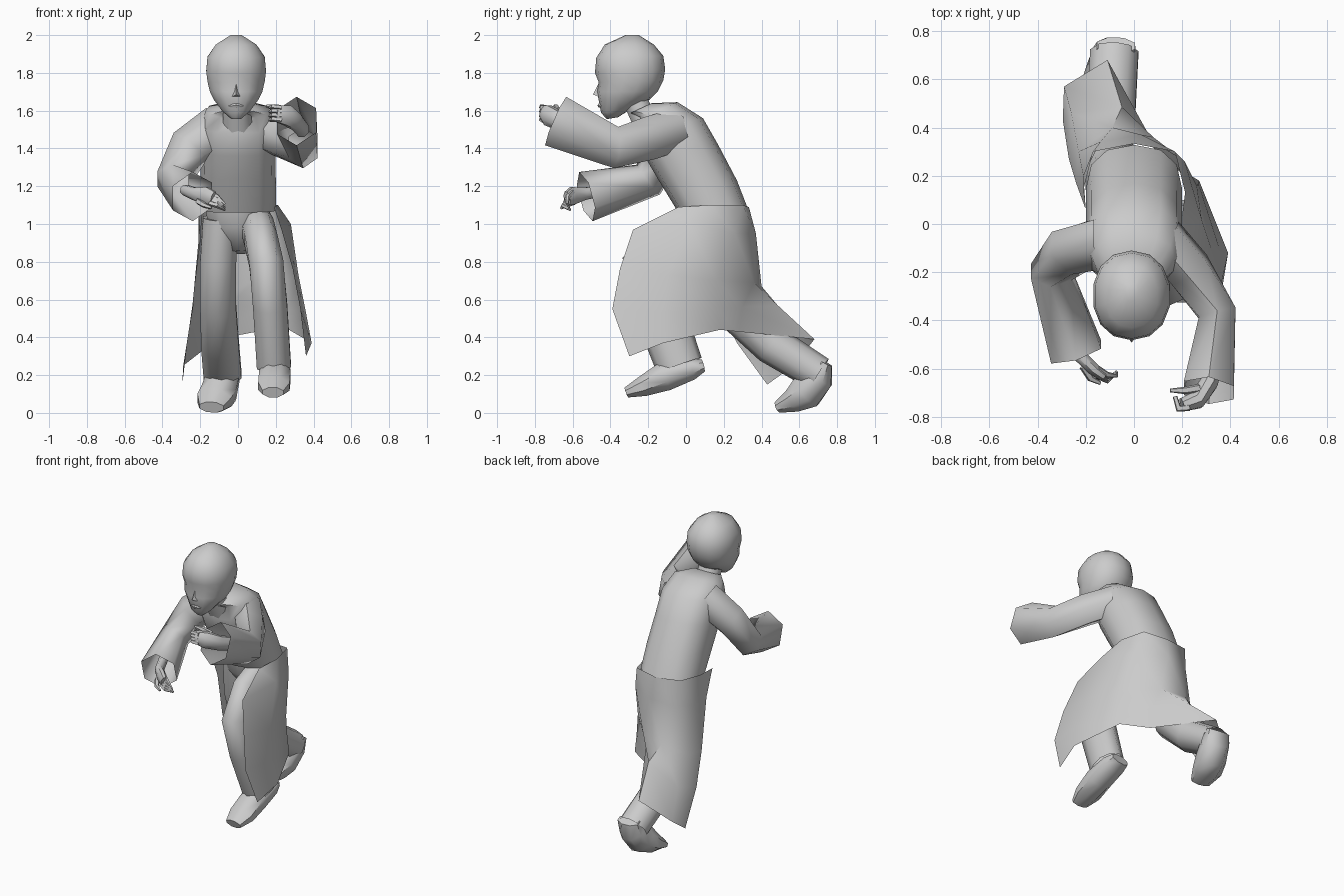
import bpy, math
from mathutils import Vector as V


def make(name, verts, faces, angle=50):
    me = bpy.data.meshes.new(name)
    me.from_pydata([tuple(v) for v in verts], [], faces)
    me.update()
    for p in me.polygons:
        p.use_smooth = True
    me.set_sharp_from_angle(angle=math.radians(angle))
    ob = bpy.data.objects.new(name, me)
    bpy.context.collection.objects.link(ob)
    return ob


def skin(name, rings, caps=(True, True), closed=True, angle=50):
    """Bridge rings that all have the same number of points."""
    n = len(rings[0])
    verts = [p for r in rings for p in r]
    faces = [(i * n + j, i * n + (j + 1) % n, (i + 1) * n + (j + 1) % n, (i + 1) * n + j)
             for i in range(len(rings) - 1) for j in range(n if closed else n - 1)]
    if caps[0]:
        faces.append(tuple(range(n))[::-1])
    if caps[1]:
        faces.append(tuple(range(len(verts) - n, len(verts))))
    return make(name, verts, faces, angle)


def body(name, sections, n=12, cx=0.0, power=1.0, caps=(True, True)):
    """Loft of rings: front y, front z, back y, back z, half width."""
    rings = []
    for fy, fz, by, bz, w in sections:
        ring = []
        for k in range(n):
            a = math.tau * k / n
            s, c = math.sin(a), math.cos(a)
            s = math.copysign(abs(s) ** power, s)
            c = math.copysign(abs(c) ** power, c)
            t = 0.5 + 0.5 * c
            ring.append((cx + w * s, fy + (by - fy) * t, fz + (bz - fz) * t))
        rings.append(ring)
    return skin(name, rings, caps)


def tube(name, path, n=8, ref=(1, 0, 0), caps=(True, True), angle=50):
    """Tube along a path of: x, y, z, radius along ref, other radius."""
    pts = [V(p[:3]) for p in path]
    rings = []
    for i, p in enumerate(path):
        a = (pts[i] - pts[i - 1]).normalized() if i else V()
        b = (pts[i + 1] - pts[i]).normalized() if i < len(pts) - 1 else V()
        t = (a + b).normalized()
        r = V(ref)
        side = (r - t * r.dot(t)).normalized()
        up = t.cross(side)
        rings.append([pts[i] + side * p[3] * math.cos(math.tau * (k + .5) / n)
                      + up * p[4] * math.sin(math.tau * (k + .5) / n) for k in range(n)])
    return skin(name, rings, caps, angle=angle)


# head, neck and face
body("head", [(-.42, 1.555, -.36, 1.565, .03), (-.45, 1.59, -.29, 1.61, .075),
              (-.462, 1.655, -.19, 1.66, .12), (-.472, 1.70, -.15, 1.70, .142),
              (-.462, 1.75, -.12, 1.76, .155), (-.482, 1.80, -.11, 1.82, .162),
              (-.475, 1.88, -.12, 1.89, .155), (-.43, 1.95, -.17, 1.95, .11),
              (-.32, 2.0, -.25, 2.0, .03)], 14, -.01, .92)
tube("neck", [(0, -.2, 1.5, .085, .07), (-.01, -.28, 1.68, .075, .07)])
make("nose", [(-.01, -.46, 1.75), (-.04, -.45, 1.67), (.02, -.45, 1.67), (-.01, -.492, 1.685)],
     [(0, 1, 3), (0, 3, 2), (1, 2, 3)], 80)
tube("lips", [(-.045, -.44, 1.625, .01, .01), (-.01, -.458, 1.627, .013, .01),
              (.025, -.44, 1.625, .01, .01)], 6, (0, 0, 1))

# coat body leaning forward, and the trouser seat beneath it
body("coat_body", [(-.30, 1.585, -.18, 1.64, .09), (-.25, 1.56, -.045, 1.645, .17),
                   (-.27, 1.48, .09, 1.56, .2),
                   (-.22, 1.36, .17, 1.42, .198), (-.15, 1.24, .27, 1.23, .2),
                   (-.04, 1.06, .328, 1.08, .2)], 12, 0, .85, (True, False))
body("trouser_seat", [(-.02, 1.07, .3, 1.07, .18), (.0, .98, .3, .96, .16),
                      (.08, .86, .24, .84, .06)], 10)

# coat skirt, open at the front, rows run from the +x edge round the back
skirt = [
    [(.19, -.04, 1.09), (.212, .13, 1.10), (.17, .30, 1.10), (0, .333, 1.09),
     (-.17, .30, 1.10), (-.21, .14, 1.09), (-.19, -.02, 1.07)],
    [(.23, -.28, .97), (.28, .02, 1.0), (.21, .26, .95), (.03, .37, .95),
     (-.14, .34, .93), (-.21, .2, .9), (-.2, .06, .9)],
    [(.29, -.35, .76), (.32, -.1, .73), (.26, .16, .70), (.08, .36, .69),
     (-.09, .40, .67), (-.23, .3, .6), (-.24, .17, .58)],
    [(.33, -.39, .55), (.36, -.12, .53), (.27, .16, .55), (.1, .30, .56),
     (-.05, .485, .57), (-.26, .46, .44), (-.27, .27, .37)],
    [(.36, -.30, .30), (.39, -.12, .37), (.27, .18, .44), (.1, .28, .43),
     (-.11, .68, .39), (-.29, .57, .25), (-.295, .43, .15)],
]
skin("coat_skirt", skirt, (False, False), False, 70)

# sleeves, open at the cuff
tube("raised_sleeve", [(.11, -.05, 1.50, .1, .11), (.23, -.19, 1.455, .1, .115),
                       (.345, -.37, 1.405, .09, .11), (.31, -.69, 1.545, .12, .14)],
     6, caps=(False, False), angle=65)
tube("lowered_sleeve", [(-.10, -.07, 1.51, .13, .12), (-.26, -.11, 1.40, .12, .11),
                        (-.345, -.20, 1.235, .095, .1), (-.24, -.53, 1.145, .125, .135)],
     6, caps=(False, False), angle=65)

# hands
UP = (0, 0, 1)
tube("raised_hand", [(.34, -.55, 1.50, .045, .04), (.31, -.66, 1.54, .05, .04),
                     (.26, -.73, 1.575, .058, .04), (.20, -.75, 1.585, .045, .03)], 8, UP)
tube("lowered_hand", [(-.28, -.42, 1.18, .03, .03), (-.23, -.54, 1.16, .035, .03),
                      (-.17, -.60, 1.15, .05, .028), (-.13, -.63, 1.135, .04, .022)], 8, UP)
for i in range(4):
    z = 1.55 + i * .022
    tube("raised_finger", [(.23, -.76, z, .014, .016), (.185, -.765, z + .005, .014, .016),
                           (.17, -.715, z, .01, .01)], 5, UP)
    d = i * .02
    tube("lowered_finger", [(-.15, -.60 - d * .5, 1.17 - d, .014, .014),
                            (-.11, -.625 - d * .4, 1.145 - d * .8, .013, .013),
                            (-.07, -.63 + d * .3, 1.105 - d * .5, .007, .007)], 5, UP)
tube("raised_thumb", [(.27, -.68, 1.6, .018, .018), (.21, -.69, 1.62, .016, .016),
                      (.15, -.69, 1.625, .008, .008)], 5, UP)
tube("lowered_thumb", [(-.21, -.59, 1.12, .018, .018), (-.18, -.64, 1.10, .015, .015),
                       (-.14, -.66, 1.085, .008, .008)], 5, UP)

# trouser legs, open at the hems
tube("front_leg", [(.1, .14, 1.0, .09, .11), (.12, -.08, .92, .09, .13),
                   (.15, -.22, .79, .095, .12), (.17, -.15, .57, .095, .135),
                   (.19, -.035, .25, .095, .125)], 10, caps=(True, False), angle=70)
tube("rear_leg", [(-.09, .15, 1.03, .1, .13), (-.105, .18, .8, .1, .125),
                  (-.105, .25, .56, .1, .12), (-.095, .455, .36, .105, .105),
                  (-.082, .705, .205, .105, .095)], 10, caps=(True, False), angle=70)

# shoes
tube("front_shoe", [(.19, .09, .25, .07, .035), (.195, .03, .235, .085, .065),
                    (.195, -.11, .195, .09, .085), (.19, -.23, .14, .09, .058),
                    (.185, -.315, .108, .06, .03)], 8)
tube("rear_shoe", [(-.075, .74, .265, .085, .04), (-.08, .70, .19, .095, .09),
                   (-.1, .635, .11, .1, .10), (-.125, .57, .068, .1, .07),
                   (-.14, .485, .03, .07, .032)], 8)
